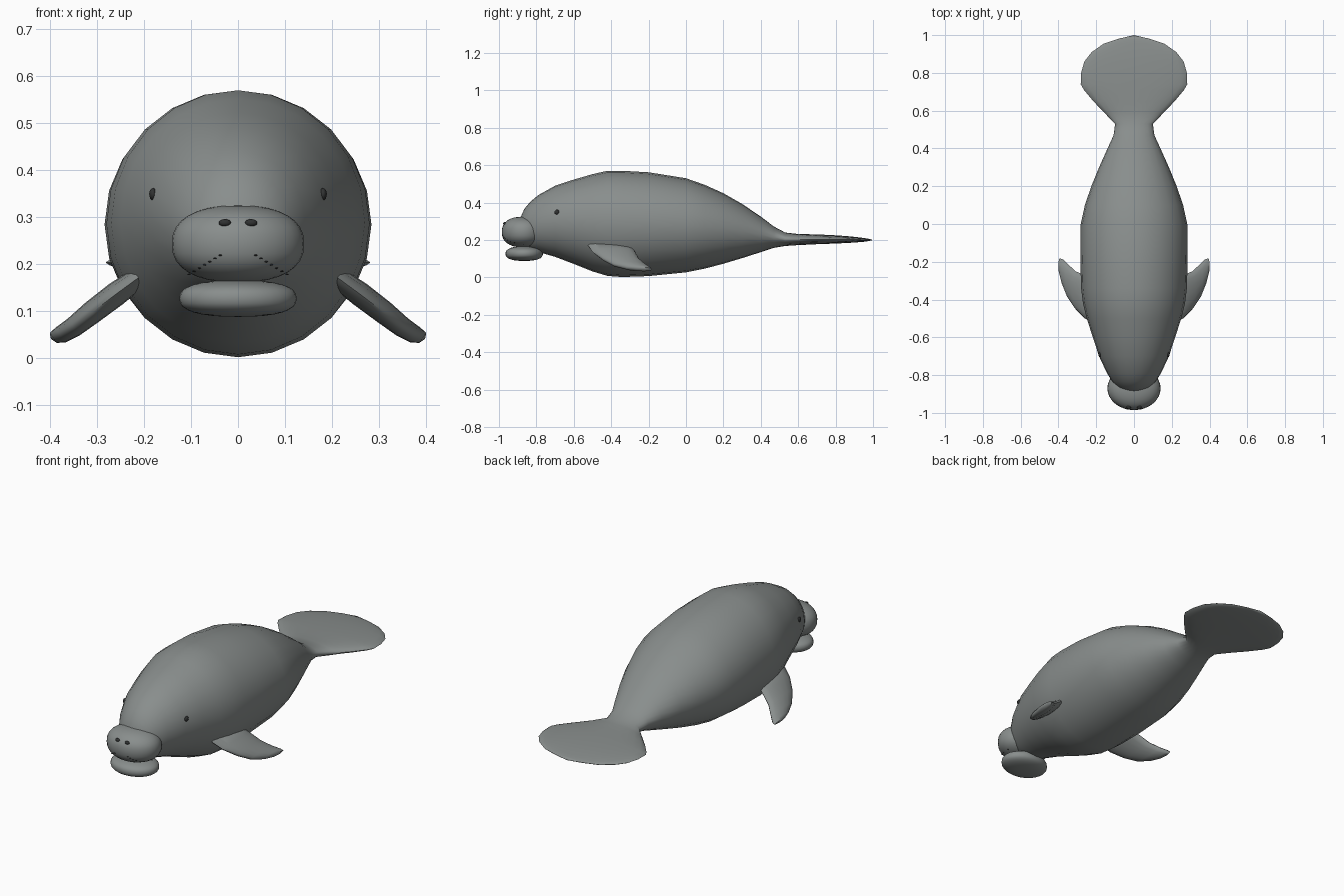
import bpy, bmesh, math
from mathutils import Vector

if "Cube" in bpy.data.objects:
    bpy.data.objects.remove(bpy.data.objects["Cube"])


def material(name, rgb):
    m = bpy.data.materials.new(name)
    m.diffuse_color = (*rgb, 1)
    m.use_nodes = True
    m.node_tree.nodes["Principled BSDF"].inputs["Base Color"].default_value = m.diffuse_color
    return m


SKIN = material("grey_skin", (0.25, 0.27, 0.265))
DARK = material("dark_grey", (0.03, 0.032, 0.032))


def finish(name, bm, mat, angle=60):
    bmesh.ops.recalc_face_normals(bm, faces=bm.faces)
    me = bpy.data.meshes.new(name)
    bm.to_mesh(me)
    bm.free()
    me.materials.append(mat)
    ob = bpy.data.objects.new(name, me)
    bpy.context.collection.objects.link(ob)
    bpy.ops.object.select_all(action='DESELECT')
    ob.select_set(True)
    bpy.context.view_layer.objects.active = ob
    bpy.ops.object.shade_smooth_by_angle(angle=math.radians(angle))
    return ob


def loft(name, rings, start, end, mat):
    """Skin a list of equal point rings and close both ends to a point."""
    bm = bmesh.new()
    rows = [[bm.verts.new(p) for p in r] for r in rings]
    n = len(rows[0])
    for a, b in zip(rows, rows[1:]):
        for i in range(n):
            j = (i + 1) % n
            bm.faces.new((a[i], a[j], b[j], b[i]))
    for row, tip in ((rows[0], start), (rows[-1], end)):
        t = bm.verts.new(tip)
        for i in range(n):
            bm.faces.new((row[i], row[(i + 1) % n], t))
    return finish(name, bm, mat)


def spow(v, e):
    return math.copysign(abs(v) ** e, v)


def blob(name, loc, size, mat, e=1.0, seg=32, rows=16):
    """Ellipsoid; e below 1 makes it boxier in height."""
    bm = bmesh.new()
    bmesh.ops.create_uvsphere(bm, u_segments=seg, v_segments=rows, radius=1)
    for v in bm.verts:
        h = math.hypot(v.co.x, v.co.y)
        k = spow(h, e) / h if h > 1e-5 else 0
        v.co = Vector((v.co.x * k * size[0], v.co.y * k * size[1],
                       spow(v.co.z, e) * size[2])) + Vector(loc)
    return finish(name, bm, mat)


# Body and tail paddle: y, half width, bottom z, top z
STATIONS = [
    (-0.885, 0.050, 0.210, 0.320), (-0.865, 0.088, 0.170, 0.365),
    (-0.835, 0.115, 0.148, 0.402), (-0.79, 0.143, 0.136, 0.440),
    (-0.70, 0.185, 0.110, 0.490), (-0.60, 0.218, 0.072, 0.523),
    (-0.50, 0.250, 0.032, 0.552), (-0.42, 0.270, 0.008, 0.570),
    (-0.34, 0.280, 0.002, 0.570), (-0.20, 0.284, 0.007, 0.562),
    (0.00, 0.282, 0.027, 0.530), (0.10, 0.260, 0.047, 0.495),
    (0.20, 0.226, 0.073, 0.450), (0.30, 0.185, 0.103, 0.393),
    (0.40, 0.140, 0.135, 0.325), (0.47, 0.108, 0.158, 0.272),
    (0.53, 0.100, 0.168, 0.240), (0.59, 0.158, 0.172, 0.233),
    (0.65, 0.215, 0.175, 0.231), (0.71, 0.265, 0.178, 0.229),
    (0.74, 0.282, 0.179, 0.228), (0.80, 0.280, 0.181, 0.225),
    (0.86, 0.263, 0.184, 0.221), (0.91, 0.224, 0.187, 0.216),
    (0.955, 0.160, 0.191, 0.210), (0.98, 0.085, 0.195, 0.206),
]
rings = []
for y, w, lo, hi in STATIONS:
    c, r = (lo + hi) / 2, (hi - lo) / 2
    rings.append([(w * math.sin(i * math.tau / 24), y,
                   c + r * math.cos(i * math.tau / 24)) for i in range(24)])
loft("body_and_tail", rings, (0, -0.893, 0.265), (0, 1.0, 0.20), SKIN)

# Muzzle and lower lip
MC, MS, ME = (0, -0.87, 0.243), (0.141, 0.115, 0.082), 0.85
blob("muzzle", MC, MS, SKIN, ME)
blob("lower_lip", (0, -0.865, 0.127), (0.125, 0.1, 0.039), SKIN, 0.8)


def muzzle_y(x, z):
    """Front surface of the muzzle at a given x and z."""
    h = max(0.0, 1 - abs((z - MC[2]) / MS[2]) ** (2 / ME)) ** ME
    return MC[1] - MS[1] * math.sqrt(max(0.0, h - (x / MS[0]) ** 2))


# Flippers: x, z, leading y, trailing y, half thickness
FLIPPER = [
    (0.200, 0.180, -0.530, -0.300, 0.022), (0.260, 0.136, -0.500, -0.272, 0.026),
    (0.310, 0.098, -0.450, -0.250, 0.025), (0.350, 0.066, -0.390, -0.212, 0.022),
    (0.378, 0.049, -0.320, -0.186, 0.019), (0.393, 0.043, -0.265, -0.182, 0.013),
]
for side, label in ((-1, "left"), (1, "right")):
    rings = []
    for x, z, y0, y1, t in FLIPPER:
        ring = []
        for i in range(16):
            a = i * math.tau / 16
            s = t * math.sin(a)
            ring.append((side * (x + 0.58 * s), (y0 + y1) / 2 + (y1 - y0) / 2 * math.cos(a),
                         z + 0.81 * s))
        rings.append(ring)
    loft(label + "_flipper", rings, (side * 0.19, -0.415, 0.187),
         (side * 0.398, -0.215, 0.041), SKIN)

    # Eye and nostril
    blob(label + "_eye", (side * 0.181, -0.69, 0.349), (0.008, 0.014, 0.013), DARK, 1, 16, 8)
    blob(label + "_nostril", (side * 0.028, muzzle_y(0.028, 0.288), 0.288),
         (0.013, 0.008, 0.008), DARK, 1, 16, 8)

    # Row of whisker spots along the mouth fold
    for k in range(7):
        x, z = 0.038 + 0.011 * k, 0.219 - 0.0068 * k
        blob(f"{label}_whisker_spot_{k + 1}", (side * x, muzzle_y(x, z), z),
             (0.0035, 0.003, 0.0016), DARK, 1, 8, 6)
